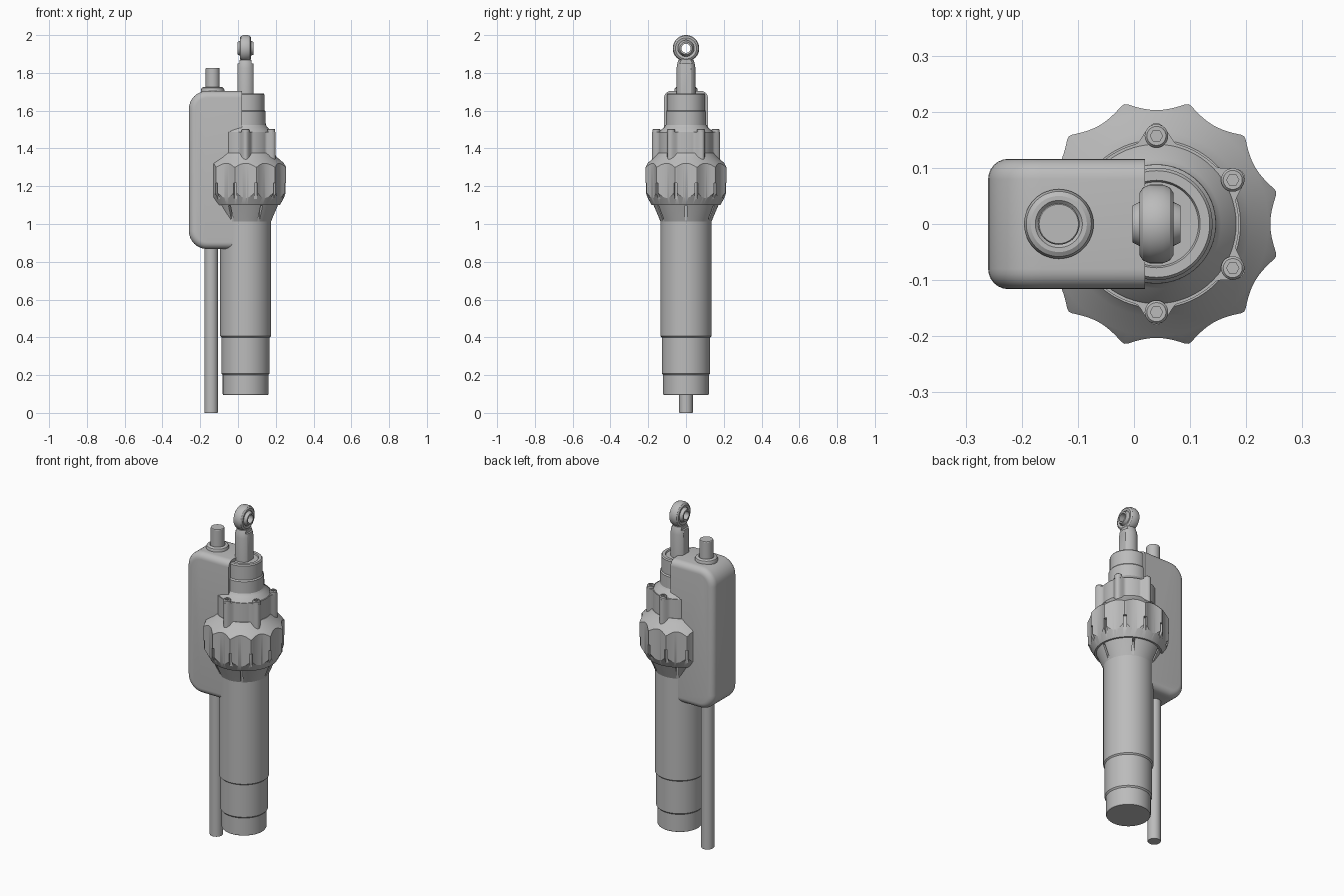
import bpy, bmesh, math
from mathutils import Matrix, Vector

if "Cube" in bpy.data.objects:
    bpy.data.objects.remove(bpy.data.objects["Cube"])

AXIS = 0.04          # x of the main barrel
HALF_PI = math.pi / 2

grey = bpy.data.materials.new("metal grey")
grey.use_nodes = True
colour = (0.5, 0.5, 0.5, 1)
grey.diffuse_color = colour
grey.node_tree.nodes["Principled BSDF"].inputs["Base Color"].default_value = colour


def finish(name, bm):
    """Turn a bmesh into a named object."""
    bmesh.ops.remove_doubles(bm, verts=bm.verts, dist=1e-5)
    bmesh.ops.recalc_face_normals(bm, faces=bm.faces)
    mesh = bpy.data.meshes.new(name)
    bm.to_mesh(mesh)
    bm.free()
    mesh.materials.append(grey)
    ob = bpy.data.objects.new(name, mesh)
    bpy.context.collection.objects.link(ob)
    return ob


def smooth(ob, angle=30):
    bpy.ops.object.select_all(action='DESELECT')
    ob.select_set(True)
    bpy.context.view_layer.objects.active = ob
    bpy.ops.object.shade_smooth_by_angle(angle=math.radians(angle))
    return ob


def lathe(name, profile, x=AXIS, y=0, z=0, closed=False, sideways=False, steps=64):
    """Spin (radius, height) points round z, or round x when sideways."""
    bm = bmesh.new()
    verts = [bm.verts.new((r, 0, h)) for r, h in profile]
    edges = [bm.edges.new(pair) for pair in zip(verts, verts[1:])]
    if closed:
        edges.append(bm.edges.new((verts[-1], verts[0])))
    bmesh.ops.spin(bm, geom=verts + edges, axis=(0, 0, 1), cent=(0, 0, 0),
                   angle=2 * math.pi, steps=steps, use_merge=True)
    if sideways:
        bm.transform(Matrix.Rotation(HALF_PI, 4, 'Y'))
    bm.transform(Matrix.Translation((x, y, z)))
    return smooth(finish(name, bm))


def prism(name, radius, low, high, count, x=AXIS, y=0):
    """Extrude the closed outline radius(angle) from low to high."""
    bm = bmesh.new()
    ring = []
    for i in range(count):
        a = 2 * math.pi * i / count
        ring.append(bm.verts.new((x + radius(a) * math.cos(a), y + radius(a) * math.sin(a), low)))
    face = bm.faces.new(ring)
    top = bmesh.ops.extrude_face_region(bm, geom=[face])["geom"]
    bmesh.ops.translate(bm, vec=(0, 0, high - low),
                        verts=[v for v in top if isinstance(v, bmesh.types.BMVert)])
    return finish(name, bm)


def blocks(name, angles, r_in, r_out, width, low, high):
    """Radial blocks round the main barrel."""
    bm = bmesh.new()
    for a in angles:
        m = (Matrix.Translation((AXIS, 0, (low + high) / 2)) @ Matrix.Rotation(a, 4, 'Z')
             @ Matrix.Translation(((r_in + r_out) / 2, 0, 0))
             @ Matrix.Diagonal((r_out - r_in, width, high - low, 1)))
        bmesh.ops.create_cube(bm, size=1, matrix=m)
    return finish(name, bm)


def combine(ob, cutter, operation):
    """Apply a boolean and discard the cutter."""
    mod = ob.modifiers.new("cut", 'BOOLEAN')
    mod.operation = operation
    mod.solver = 'EXACT'
    mod.object = cutter
    bpy.context.view_layer.objects.active = ob
    bpy.ops.object.modifier_apply(modifier=mod.name)
    bpy.data.objects.remove(cutter)


# Main barrel with stepped foot
lathe("barrel", [(0, 0.095), (0.118, 0.095), (0.121, 0.1), (0.121, 0.2), (0.128, 0.208),
                 (0.128, 0.4), (0.135, 0.407), (0.135, 1.15), (0, 1.15)])

# Scalloped grip collar: turned body trimmed by a twelve-lobed prism
def scallop(a):
    t = ((a / (math.pi / 6) + 0.5) % 1 - 0.5) * 2
    return 0.203 + 0.02 * min(t * t, 0.9)

grip = lathe("grip_collar", [(0, 1.0), (0.13, 1.0), (0.142, 1.03), (0.172, 1.1), (0.182, 1.1),
                             (0.226, 1.18), (0.226, 1.295), (0.2, 1.325), (0.165, 1.355),
                             (0.15, 1.375), (0, 1.375)], steps=96)
combine(grip, prism("lobes", scallop, 0.95, 1.45, 240), 'INTERSECT')
lobe_angles = [math.pi / 6 * (i + 0.5) for i in range(12)]
combine(grip, blocks("grooves", lobe_angles, 0.2, 0.25, 0.016, 1.05, 1.217), 'DIFFERENCE')
six = [math.pi / 3 * i for i in range(6)]
combine(grip, blocks("slits", six, 0.137, 0.18, 0.012, 0.98, 1.098), 'DIFFERENCE')
smooth(grip)

# Bolted flange with six bosses
def boss_outline(a):
    return 0.147 + 0.033 * max(0, math.cos(6 * (a - math.pi / 6))) ** 2

smooth(prism("flange", boss_outline, 1.34, 1.487, 192))

# Socket screws on the bosses
for i, a in enumerate(six):
    a += math.pi / 6
    sx, sy = AXIS + 0.157 * math.cos(a), 0.157 * math.sin(a)
    screw = lathe(f"screw_{i + 1}", [(0, 1.475), (0.021, 1.475), (0.021, 1.499), (0.017, 1.504),
                                     (0, 1.504)], x=sx, y=sy, steps=24)
    combine(screw, prism("socket", lambda a: 0.011, 1.49, 1.52, 6, sx, sy), 'DIFFERENCE')
    smooth(screw)

# Nose tube above the flange
lathe("nose_tube", [(0, 1.48), (0.145, 1.48), (0.14, 1.492), (0.115, 1.512), (0.107, 1.525),
                    (0.106, 1.595), (0.1, 1.602), (0.1, 1.685), (0.095, 1.692), (0.078, 1.692),
                    (0.075, 1.685), (0, 1.685)])

# Rounded side housing
bm = bmesh.new()
left, right, half, low, high = -0.26, 0.02, 0.116, 0.868, 1.704
bmesh.ops.create_cube(bm, size=1, matrix=Matrix.Translation(
    ((left + right) / 2, 0, (low + high) / 2)) @ Matrix.Diagonal(
    (right - left, 2 * half, high - low, 1)))
outer = [e for e in bm.edges if all(v.co.x < left + 0.01 for v in e.verts)
         and abs(e.verts[0].co.y - e.verts[1].co.y) > 0.1]
bmesh.ops.bevel(bm, geom=outer, offset=0.095, segments=8, profile=0.5, affect='EDGES')
rim = [e for e in bm.edges if abs(e.verts[0].co.y - e.verts[1].co.y) < 1e-4
       and not all(v.co.x > right - 1e-3 for v in e.verts)]
bmesh.ops.bevel(bm, geom=rim, offset=0.036, segments=6, profile=0.5, affect='EDGES')
smooth(finish("side_housing", bm))

# Thin rod below the housing, stub and rounded gland above
lathe("lower_rod", [(0, 0), (0.034, 0), (0.036, 0.003), (0.036, 0.9), (0, 0.9)], x=-0.142, steps=40)
lathe("upper_stub", [(0, 1.69), (0.037, 1.69), (0.037, 1.822), (0.035, 1.825), (0, 1.825)],
      x=-0.134, steps=40)
lathe("stub_gland", [(0, 1.69), (0.061, 1.69), (0.062, 1.71), (0.058, 1.72), (0.05, 1.725),
                     (0.042, 1.725), (0.037, 1.72), (0, 1.72)], x=-0.134, steps=48)

# Rod end: shank with two flats, eye and ball bearing
shank = lathe("rod_end_shank", [(0, 1.67), (0.05, 1.67), (0.05, 1.825), (0.046, 1.85),
                                (0.04, 1.868), (0, 1.868)], steps=48)
combine(shank, blocks("flats", [0, math.pi], 0.042, 0.08, 0.2, 1.6, 1.9), 'DIFFERENCE')
combine(shank, blocks("head_flats", [0, math.pi], 0.031, 0.08, 0.2, 1.85, 1.9), 'DIFFERENCE')
smooth(shank)
lathe("rod_end_eye", [(0.043, -0.027), (0.056, -0.03), (0.065, -0.024), (0.07, -0.012),
                      (0.07, 0.012), (0.065, 0.024), (0.056, 0.03), (0.043, 0.027)],
      z=1.93, closed=True, sideways=True)
lathe("bearing_ball", [(0.024, -0.043), (0.033, -0.043), (0.042, -0.024), (0.046, 0),
                       (0.042, 0.024), (0.033, 0.043), (0.024, 0.043)],
      z=1.93, closed=True, sideways=True)
